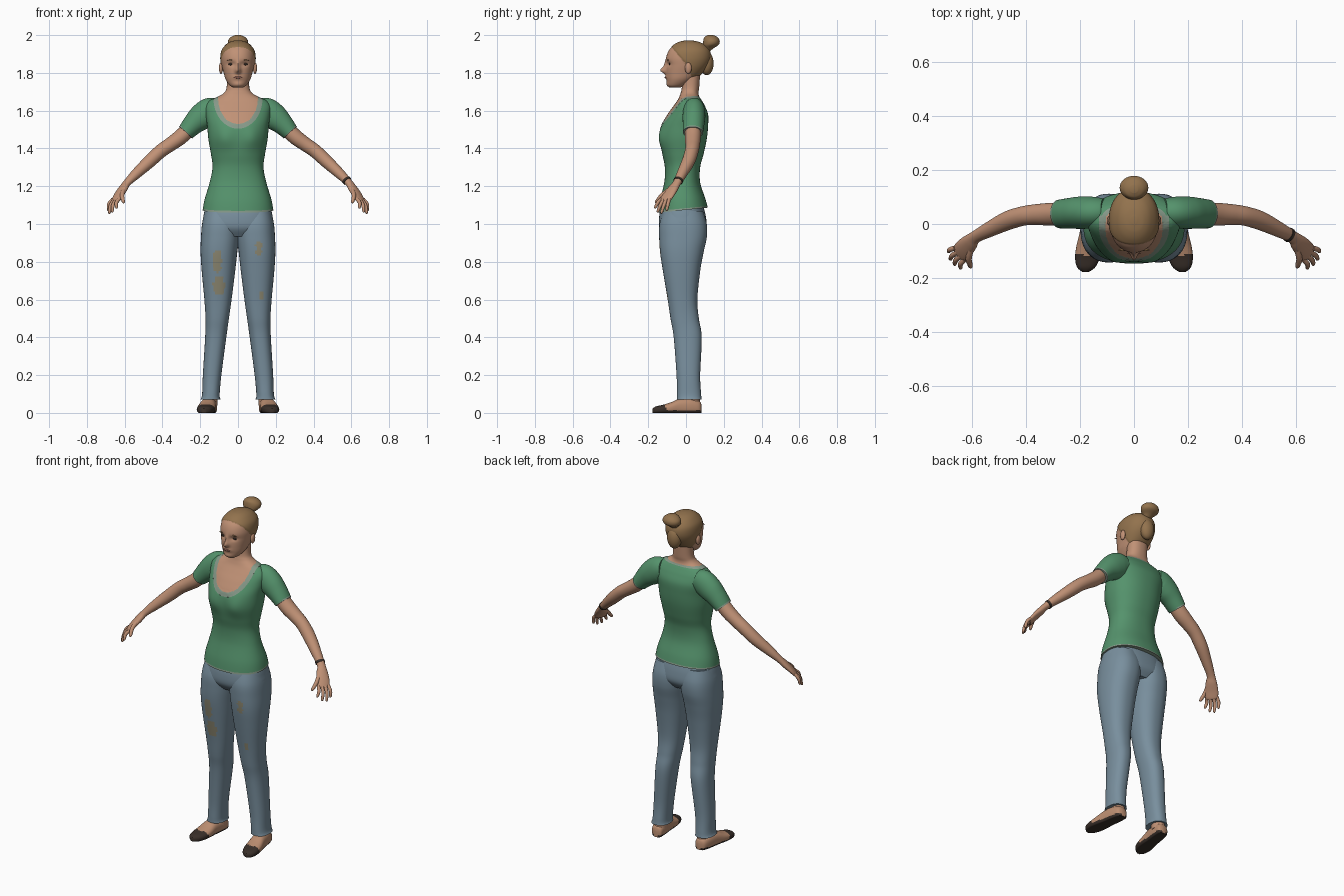
import bpy, bmesh, math
from mathutils import Vector

if bpy.data.objects.get("Cube"):
    bpy.data.objects.remove(bpy.data.objects["Cube"])


def material(name, *rgb):
    m = bpy.data.materials.new(name)
    m.use_nodes = True
    m.diffuse_color = (*rgb, 1)
    m.node_tree.nodes["Principled BSDF"].inputs["Base Color"].default_value = (*rgb, 1)
    return m


skin = material("skin", .53, .285, .18)
hair = material("brown hair", .29, .17, .075)
green = material("green shirt", .09, .29, .15)
trim = material("grey green trim", .24, .32, .25)
denim = material("blue denim", .19, .275, .34)
patch = material("worn denim", .27, .25, .17)
dark = material("dark leather", .04, .028, .022)
tan = material("tan leather", .5, .27, .165)
lips = material("lips", .4, .17, .13)
parts = []


def finish(name, bm, mats, paint=None):
    bmesh.ops.recalc_face_normals(bm, faces=bm.faces)
    for f in bm.faces:
        f.smooth = True
        if paint:
            f.material_index = mats.index(paint(f.calc_center_median()))
    me = bpy.data.meshes.new(name)
    bm.to_mesh(me)
    bm.free()
    for m in mats:
        me.materials.append(m)
    ob = bpy.data.objects.new(name, me)
    bpy.context.collection.objects.link(ob)
    parts.append(ob)
    return ob


def spline(rows, k):
    """Catmull-Rom interpolation between rows of numbers."""
    out = []
    for i in range(len(rows) - 1):
        a, b, c, d = (rows[min(max(i + j, 0), len(rows) - 1)] for j in (-1, 0, 1, 2))
        for s in range(k):
            t = s / k
            out.append([q + .5 * t * (r - p + t * (2 * p - 5 * q + 4 * r - u + t * (3 * (q - r) + u - p)))
                        for p, q, r, u in zip(a, b, c, d)])
    return out + [list(rows[-1])]


def loft(name, rows, mats, n=32, k=6, side=(1, 0, 0), up=None, power=2, flip=1, tweak=None, paint=None):
    """Rows are x, y, z, radius along side, radius across."""
    rows = spline(rows, k)
    bm = bmesh.new()
    rings = []
    for i, r in enumerate(rows):
        axis = up or Vector(rows[min(i + 1, len(rows) - 1)][:3]) - Vector(rows[max(i - 1, 0)][:3])
        axis = Vector(axis).normalized()
        v = axis.cross(Vector(side)).normalized()
        u = v.cross(axis)
        ring = []
        for j in range(n):
            a = math.tau * j / n
            c, s = (math.copysign(abs(w) ** (2 / power), w) for w in (math.cos(a), math.sin(a)))
            p = Vector(r[:3]) + u * c * r[3] + v * s * r[4]
            if tweak:
                p = tweak(p)
            ring.append(bm.verts.new((p.x * flip, p.y, p.z)))
        rings.append(ring)
    for a, b in zip(rings, rings[1:]):
        for j in range(n):
            bm.faces.new((a[j], a[j - 1], b[j - 1], b[j]))
    bm.faces.new(rings[0])
    bm.faces.new(rings[-1])
    return finish(name, bm, mats, paint)


def blob(name, centre, size, mat, tilt=0):
    bm = bmesh.new()
    bmesh.ops.create_uvsphere(bm, u_segments=24, v_segments=14, radius=1)
    for v in bm.verts:
        v.co = Vector(v.co[i] * size[i] for i in range(3))
        v.co.z += tilt * v.co.x
        v.co += Vector(centre)
    return finish(name, bm, [mat])


def level(z, x0, x1, front, back):
    return ((x0 + x1) / 2, (front + back) / 2, z, (x1 - x0) / 2, (back - front) / 2)


def bump(x, z, cx, cz, rx, rz):
    return math.exp(-((x - cx) / rx) ** 2 - ((z - cz) / rz) ** 2)


# Torso and neck: shirt with scooped neckline
NECK_Z, INNER, OUTER = 1.665, (.105, .135), (.13, .16)


def scoop(p, size):
    return math.hypot(p.x / size[0], (p.z - NECK_Z) / size[1])


def shape_torso(p):
    if p.y < 0:
        p.y -= .014 * bump(abs(p.x), p.z, .075, 1.455, .05, .06)
    p.z += .1 * p.y * min(max((1.2 - p.z) / .12, 0), 1)
    for size in (INNER, OUTER):
        r = scoop(p, size)
        if p.y < .03 and abs(r - 1) < .035:
            p.x, p.z = p.x / r, NECK_Z + (p.z - NECK_Z) / r
    return p


def paint_torso(c):
    front = c.y < .03
    if c.z > 1.677 or front and scoop(c, INNER) < 1:
        return skin
    if c.z > 1.668 or front and scoop(c, OUTER) < 1 or c.z - .1 * c.y < 1.083:
        return trim
    return green


torso = [(1.075, .187, -.147, .115), (1.13, .177, -.138, .102), (1.22, .15, -.115, .075),
         (1.3, .135, -.112, .075), (1.37, .143, -.125, .093), (1.45, .157, -.137, .11),
         (1.52, .163, -.13, .117), (1.58, .172, -.098, .117), (1.625, .172, -.066, .1),
         (1.655, .148, -.045, .083), (1.675, .105, -.035, .07), (1.695, .073, -.028, .066),
         (1.725, .06, -.022, .07), (1.8, .058, -.02, .075)]
loft("torso", [level(z, -w, w, f, b) for z, w, f, b in torso], [green, trim, skin],
     n=128, k=8, up=(0, 0, 1), power=2.25, tweak=shape_torso, paint=paint_torso)


# Head with hair painted above the hairline
def hairline(p):
    d = p.z - 1.845
    return p.y + d * (.83 if d > 0 else .44)


def shape_head(p):
    if p.y < -.02:
        x = abs(p.x)
        p.y -= .027 * bump(x, p.z, 0, 1.812, .014, .016) + .013 * bump(x, p.z, 0, 1.838, .011, .025)
        p.y += .009 * bump(x, p.z, .036, 1.847, .02, .013)
        p.y -= .006 * bump(x, p.z, 0, 1.776, .025, .012) + .005 * bump(x, p.z, 0, 1.738, .025, .014)
    grow = min(max(hairline(p) / .01, 0), 1) * .004
    return p + grow * Vector((p.x, p.y - .02, 0)).normalized()


skull = [(1.722, .025, -.085, -.03), (1.735, .045, -.097, 0), (1.765, .065, -.102, .045),
         (1.8, .076, -.105, .085), (1.84, .086, -.104, .115), (1.88, .09, -.105, .128),
         (1.92, .083, -.09, .122), (1.95, .06, -.06, .095), (1.966, .035, -.028, .058),
         (1.972, .008, .005, .025)]
head = loft("head", [level(z, -w, w, f, b) for z, w, f, b in skull], [skin, hair], n=112, k=9,
            up=(0, 0, 1), power=2.15, tweak=shape_head,
            paint=lambda c: hair if hairline(c) > 0 else skin)
blob("gathered_hair", (0, .11, 1.85), (.042, .036, .062), hair)
loft("hair_bun", [(0, .1, 1.91, .02, .02), (0, .118, 1.93, .03, .028), (0, .132, 1.95, .05, .042),
                  (0, .135, 1.972, .052, .043), (0, .132, 1.99, .037, .034), (0, .13, 2, .015, .015)],
     [hair], up=(0, 0, 1))

# Face details set on the surface of the head
bpy.context.view_layer.update()


def on_face(name, x, z, size, mat, tilt=0):
    hit, where, _, _ = head.ray_cast((x, -1, z), (0, 1, 0))
    blob(name, (x, where.y, z), size, mat, tilt)


on_face("mouth", 0, 1.776, (.024, .004, .005), lips)
for s, label in ((1, "left"), (-1, "right")):
    on_face(label + "_eye", .037 * s, 1.846, (.015, .004, .006), dark)
    on_face(label + "_brow", .038 * s, 1.868, (.02, .004, .003), hair, -.1 * s)
    blob(label + "_ear", (.09 * s, .012, 1.825), (.011, .018, .03), skin)

# Jeans: waist and legs with worn patches
loft("jeans_waist", [level(.935, -.12, .12, -.11, .08), level(.98, -.185, .185, -.14, .108),
                     level(1.04, -.183, .183, -.142, .105), level(1.1, -.17, .17, -.13, .09)],
     [denim], n=64, up=(0, 0, 1), power=2.4)
leg = [(.072, .093, .198, -.048, .083), (.1, .097, .19, -.048, .08), (.2, .088, .186, -.05, .075),
       (.4, .062, .174, -.065, .083), (.5, .048, .172, -.082, .068), (.6, .034, .178, -.097, .06),
       (.75, .015, .192, -.122, .075), (.85, .004, .198, -.137, .093), (.93, -.006, .196, -.142, .11),
       (1, -.01, .19, -.14, .11), (1.07, 0, .175, -.12, .09)]
worn = [(-.11, .8, .023, .065), (-.1, .675, .032, .05), (.11, .87, .017, .045), (.125, .62, .012, .02)]


def paint_jeans(c):
    rough = .12 * math.sin(c.z * 150)
    hit = any(math.hypot((c.x - x) / a, (c.z - z) / b) < 1 + rough for x, z, a, b in worn)
    return patch if hit and c.y < 0 else denim


# Shoe sections: along foot, half width, top height
shoe = [(.083, .012, .04), (.072, .032, .062), (.03, .04, .078), (-.03, .042, .076),
        (-.08, .047, .056), (-.125, .046, .042), (-.16, .034, .034), (-.178, .012, .022)]


def flatten_sole(p):
    p.z = max(p.z, 0)
    return p


def paint_shoe(c):
    toe = c.y < -.115 + .5 * max(.045 - c.z, 0)
    return dark if c.z < .014 or toe else tan


# Arm and hand centre lines for the left side
sleeve = [(.11, .045, 1.605, .05, .06), (.15, .043, 1.595, .058, .073), (.195, .042, 1.565, .06, .07),
          (.235, .04, 1.53, .057, .058), (.277, .037, 1.484, .053, .046)]
arm = [(.235, .038, 1.53, .04, .04), (.3, .036, 1.464, .043, .04), (.36, .035, 1.42, .039, .037),
       (.41, .03, 1.385, .036, .036), (.47, .012, 1.33, .035, .034), (.54, -.022, 1.265, .028, .027),
       (.588, -.048, 1.217, .023, .019), (.608, -.068, 1.188, .031, .019),
       (.63, -.092, 1.155, .037, .016), (.645, -.11, 1.128, .035, .013), (.65, -.115, 1.118, .025, .009)]
across = Vector((.6, .8, 0))
knuckle = Vector((.646, -.11, 1.132))
tips = {"index": (-.028, (.645, -.166, 1.083)), "middle": (-.009, (.668, -.152, 1.062)),
        "ring": (.009, (.684, -.132, 1.055)), "little": (.027, (.69, -.103, 1.07))}


def finger(name, start, end, r, flip):
    start, end = Vector(start), Vector(end)
    bend = start.lerp(end, .5) + Vector((.007, 0, .005))
    loft(name, [(*start, r, r), (*bend, r, r), (*start.lerp(end, .9), r * .75, r * .75), (*end, r * .25, r * .25)],
         [skin], n=12, k=4, side=across, flip=flip)


for s, label in ((1, "left_"), (-1, "right_")):
    loft(label + "jeans_leg", [level(*r) for r in leg], [denim, patch], n=72, k=10, up=(0, 0, 1),
         power=2.3, flip=s, paint=paint_jeans)
    loft(label + "ankle", [(.143, .035, .04, .035, .04), (.143, .03, .11, .035, .04)], [skin],
         up=(0, 0, 1), flip=s)
    loft(label + "shoe", [(.155 - .14 * y, y, h * .42, w, h * .58) for y, w, h in shoe], [dark, tan],
         n=48, k=6, up=(0, -1, 0), power=2.4, flip=s, tweak=flatten_sole, paint=paint_shoe)
    loft(label + "sleeve", sleeve, [green, trim], n=48, k=10, side=(0, 1, 0), flip=s,
         paint=lambda c: trim if .7 * abs(c.x) - .72 * c.z > -.881 else green)
    loft(label + "arm", arm, [skin], n=32, side=across, flip=s)
    for name, (offset, tip) in tips.items():
        finger(label + name + "_finger", knuckle + across * offset, tip, .0095, s)
    finger(label + "thumb", (.606, -.095, 1.178), (.607, -.163, 1.112), .0115, s)

# Bracelet on the left wrist
loft("bracelet", [(.571, -.038, 1.234, .027, .024), (.579, -.043, 1.226, .027, .024)], [dark],
     side=across)

for ob in bpy.context.selected_objects:
    ob.select_set(False)
for ob in parts:
    ob.select_set(True)
bpy.context.view_layer.objects.active = parts[0]
bpy.ops.object.shade_smooth_by_angle(angle=math.radians(50))
